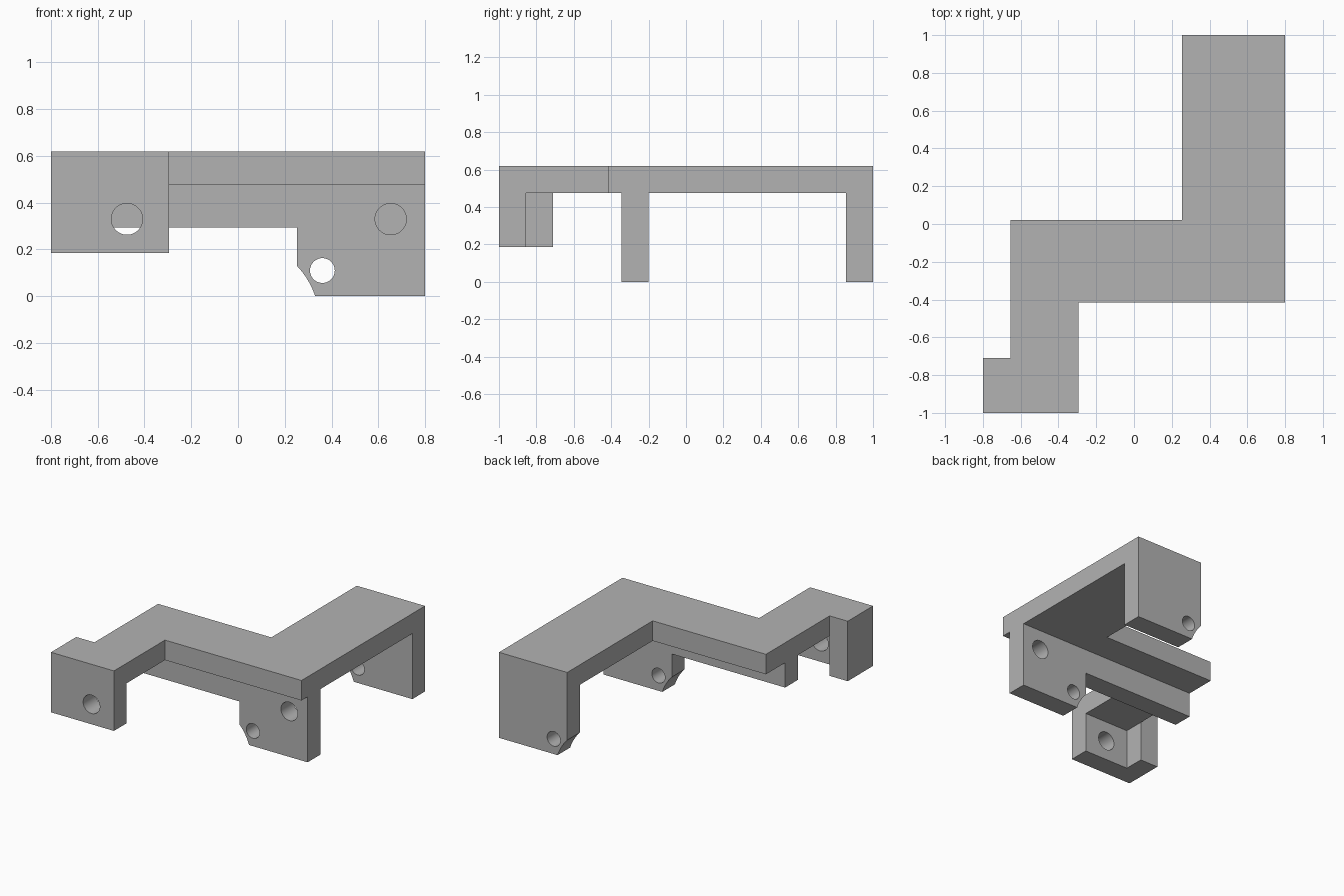
import bpy, bmesh, math
from mathutils import Matrix

if "Cube" in bpy.data.objects:
    bpy.data.objects.remove(bpy.data.objects["Cube"])

PLATE_Z, TOP_Z = 0.475, 0.62

grey = bpy.data.materials.new("plain grey")
grey.diffuse_color = (0.45, 0.45, 0.45, 1)
grey.use_nodes = True
grey.node_tree.nodes["Principled BSDF"].inputs["Base Color"].default_value = grey.diffuse_color


def prism(name, pts, lo, hi, axis):
    """Extrude a 2D profile: axis 'z' uses (x, y) points, axis 'y' uses (x, z)."""
    bm = bmesh.new()
    place = (lambda a, b: (a, b, lo)) if axis == 'z' else (lambda a, b: (a, lo, b))
    face = bm.faces.new([bm.verts.new(place(a, b)) for a, b in pts])
    out = bmesh.ops.extrude_face_region(bm, geom=[face])
    move = (0, 0, hi - lo) if axis == 'z' else (0, hi - lo, 0)
    bmesh.ops.translate(bm, vec=move,
                        verts=[g for g in out['geom'] if isinstance(g, bmesh.types.BMVert)])
    bmesh.ops.recalc_face_normals(bm, faces=bm.faces)
    return make(name, bm)


def make(name, bm):
    me = bpy.data.meshes.new(name)
    bm.to_mesh(me)
    bm.free()
    me.materials.append(grey)
    ob = bpy.data.objects.new(name, me)
    bpy.context.collection.objects.link(ob)
    return ob


def combine(target, tool, operation):
    mod = target.modifiers.new("combine", 'BOOLEAN')
    mod.operation, mod.solver, mod.object = operation, 'EXACT', tool
    bpy.context.view_layer.objects.active = target
    bpy.ops.object.modifier_apply(modifier=mod.name)
    bpy.data.objects.remove(tool, do_unlink=True)


def drill(target, x, z, r, y0, y1):
    bm = bmesh.new()
    bmesh.ops.create_cone(bm, cap_ends=True, segments=48, radius1=r, radius2=r,
                          depth=y1 - y0,
                          matrix=Matrix.Translation((x, (y0 + y1) / 2, z))
                          @ Matrix.Rotation(math.pi / 2, 4, 'X'))
    cutter = make("hole_cutter", bm)
    cutter.hide_render = True
    combine(target, cutter, 'DIFFERENCE')


# stepped top plate
bracket = prism("bracket", [(0.253, 1), (0.8, 1), (0.8, -0.415), (-0.295, -0.415),
                            (-0.295, -1), (-0.8, -1), (-0.8, -0.71), (-0.655, -0.71),
                            (-0.655, 0.02), (0.253, 0.02)], PLATE_Z, TOP_Z, 'z')

# concave corner relief shared by the two tall walls
cx, cz, r = 0.0, -0.11, 0.348
a0, a1 = math.acos(0.253 / r), math.asin(0.11 / r)
relief = [(cx + r * math.cos(a0 + (a1 - a0) * i / 8),
           cz + r * math.sin(a0 + (a1 - a0) * i / 8)) for i in range(9)]
relief[-1] = (relief[-1][0], 0.0)
tall = relief + [(0.8, 0), (0.8, PLATE_Z)]

# L-shaped front foot, middle wall, back wall
foot = prism("front_foot", [(-0.8, -1), (-0.295, -1), (-0.295, -0.855), (-0.655, -0.855),
                            (-0.655, -0.71), (-0.8, -0.71)], 0.185, PLATE_Z, 'z')
middle = prism("middle_wall", [(-0.655, PLATE_Z), (-0.655, 0.295), (0.253, 0.295)] + tall,
               -0.345, -0.2, 'y')
back = prism("back_wall", [(0.253, PLATE_Z)] + tall, 0.855, 1, 'y')

# screw holes
drill(foot, -0.475, 0.33, 0.067, -1.1, -0.75)
drill(middle, 0.653, 0.33, 0.067, -0.45, -0.1)
drill(middle, 0.361, 0.11, 0.053, -0.45, -0.1)
drill(back, 0.361, 0.11, 0.053, 0.75, 1.1)

for wall in (foot, middle, back):
    combine(bracket, wall, 'UNION')

# smooth only the round holes and relief
bpy.ops.object.select_all(action='DESELECT')
bracket.select_set(True)
bpy.context.view_layer.objects.active = bracket
bpy.ops.object.shade_smooth_by_angle(angle=math.radians(20))
